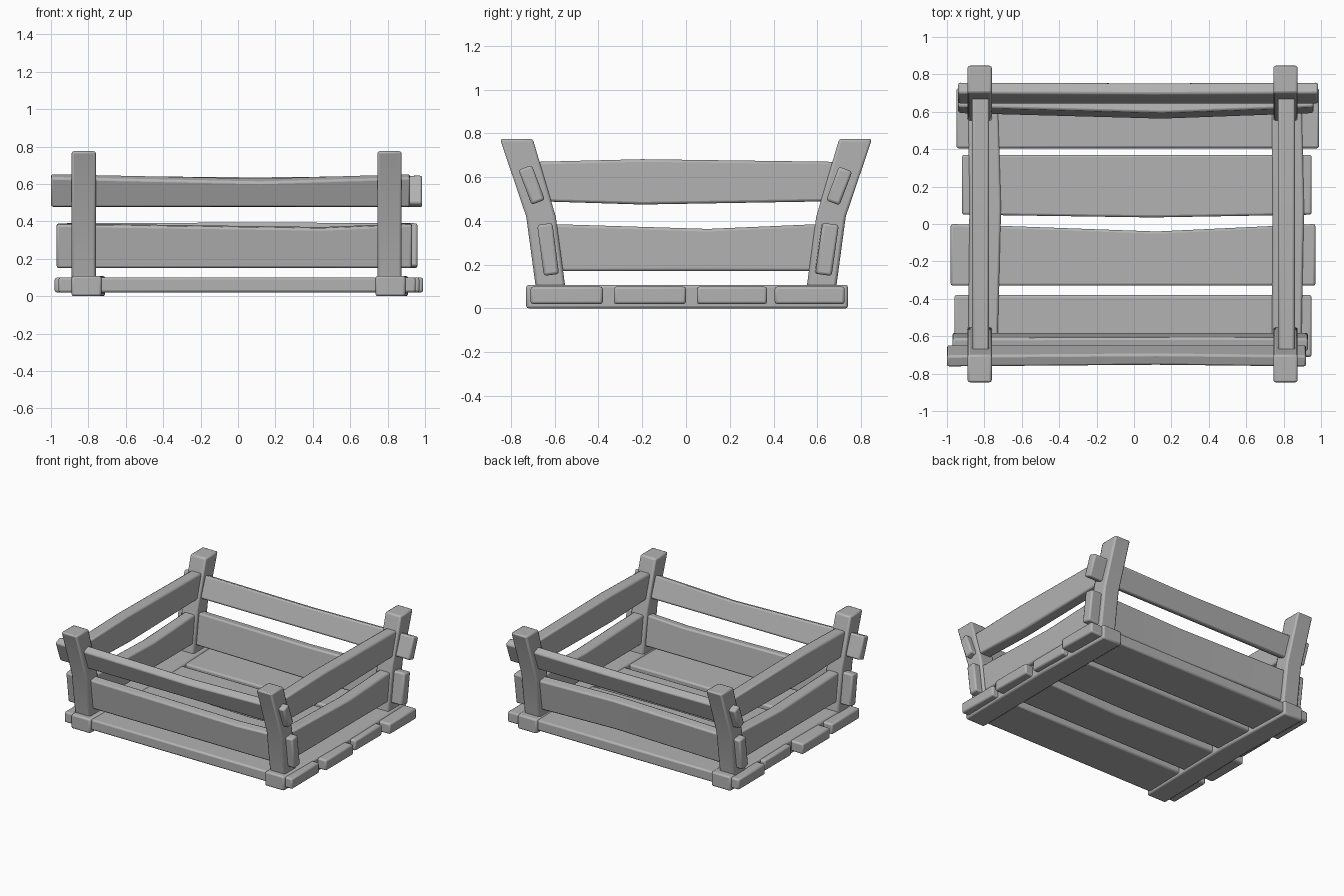
import bpy
import bmesh
from math import sin, cos, pi, radians

if "Cube" in bpy.data.objects:
    bpy.data.objects.remove(bpy.data.objects["Cube"], do_unlink=True)

GREY = (0.45, 0.45, 0.45, 1)
wood = bpy.data.materials.new("weathered_grey_wood")
wood.use_nodes = True
wood.diffuse_color = GREY
wood.node_tree.nodes["Principled BSDF"].inputs["Base Color"].default_value = GREY


def loft(name, rings, bevel=0.012):
    """Skin four-cornered rings into a closed, softly bevelled timber."""
    bm = bmesh.new()
    loops = [[bm.verts.new(p) for p in ring] for ring in rings]
    for a, b in zip(loops, loops[1:]):
        for i in range(4):
            j = (i + 1) % 4
            bm.faces.new((a[i], a[j], b[j], b[i]))
    bm.faces.new(loops[0])
    bm.faces.new(loops[-1])
    bmesh.ops.recalc_face_normals(bm, faces=bm.faces)
    mesh = bpy.data.meshes.new(name)
    bm.to_mesh(mesh)
    bm.free()
    mesh.materials.append(wood)
    obj = bpy.data.objects.new(name, mesh)
    bpy.context.collection.objects.link(obj)
    mod = obj.modifiers.new("soft_edges", "BEVEL")
    mod.width = bevel
    mod.segments = 2
    mod.limit_method = "ANGLE"
    mod.angle_limit = radians(40)
    bpy.ops.object.select_all(action="DESELECT")
    obj.select_set(True)
    bpy.context.view_layer.objects.active = obj
    bpy.ops.object.shade_smooth_by_angle(angle=radians(35))


def plank(name, axis, span, centre, width, thick, lean,
          mid=0.1, low=0, high=0, push=0):
    """Board along an axis; low, high and push warp its middle section."""
    def ring(t, lo, hi, off):
        pts = []
        for w, s in ((-1, -1), (1, -1), (1, 1), (-1, 1)):
            across = w * width / 2 + (hi if w > 0 else lo)
            through = s * thick / 2 + off
            u = centre[0] + across * sin(lean) + through * cos(lean)
            v = centre[1] + across * cos(lean) - through * sin(lean)
            pts.append((t, u, v) if axis == "x" else (u, t, v))
        return pts
    loft(name, [ring(span[0], 0, 0, 0), ring(mid, low, high, push),
                ring(span[1], 0, 0, 0)])


FLAT = pi / 2

# Floor slats
plank("floor_slat_front", "x", (-0.96, 0.95), (-0.545, 0.06), 0.33, 0.08, FLAT)
plank("floor_slat_mid_front", "x", (-0.98, 0.97), (-0.165, 0.06), 0.33, 0.08, FLAT,
      mid=0.12, high=-0.04)
plank("floor_slat_mid_back", "x", (-0.92, 0.95), (0.21, 0.06), 0.32, 0.08, FLAT,
      low=-0.015)
plank("floor_slat_back", "x", (-0.95, 0.99), (0.565, 0.06), 0.32, 0.08, FLAT)

# Runners crossing the slats
plank("runner_right", "y", (-0.73, 0.74), (-0.81, 0.054), 0.16, 0.108, FLAT,
      low=0.01, high=0.02)
plank("runner_left", "y", (-0.73, 0.74), (0.815, 0.054), 0.16, 0.108, FLAT,
      low=0.005, high=0.015)

# Front and back boards, leaning outwards
plank("front_upper_board", "x", (-1.0, 0.92), (-0.705, 0.565), 0.17, 0.065, -0.36,
      mid=0.12, high=-0.025)
plank("front_lower_board", "x", (-0.97, 0.93), (-0.63, 0.27), 0.235, 0.07, -0.13,
      mid=0.45, high=-0.02)
plank("back_upper_board", "x", (-0.94, 0.985), (0.70, 0.56), 0.165, 0.065, 0.36,
      high=-0.01)
plank("back_lower_board", "x", (-0.94, 0.96), (0.645, 0.27), 0.235, 0.075, 0.14,
      mid=0.15, push=-0.03)

# Side boards between the posts
for side, x in (("right", -0.82), ("left", 0.815)):
    plank(side + "_upper_board", "y", (-0.68, 0.68), (x, 0.58), 0.18, 0.09, 0,
          mid=-0.2, low=-0.015, high=0.012)
    plank(side + "_lower_board", "y", (-0.61, 0.61), (x, 0.278), 0.215, 0.09, 0,
          high=-0.022)

# Kinked corner posts: height, inner and outer depth
PROFILE = ((0.05, 0.545, 0.68), (0.42, 0.595, 0.73), (0.775, 0.70, 0.85))
for side, x in (("right", -0.825), ("left", 0.81)):
    for end, sy in (("front", -1), ("back", 1)):
        loft(f"{end}_{side}_post",
             [[(x - 0.065, sy * i, z), (x + 0.065, sy * i, z),
               (x + 0.065, sy * o, z), (x - 0.065, sy * o, z)]
              for z, i, o in PROFILE])
